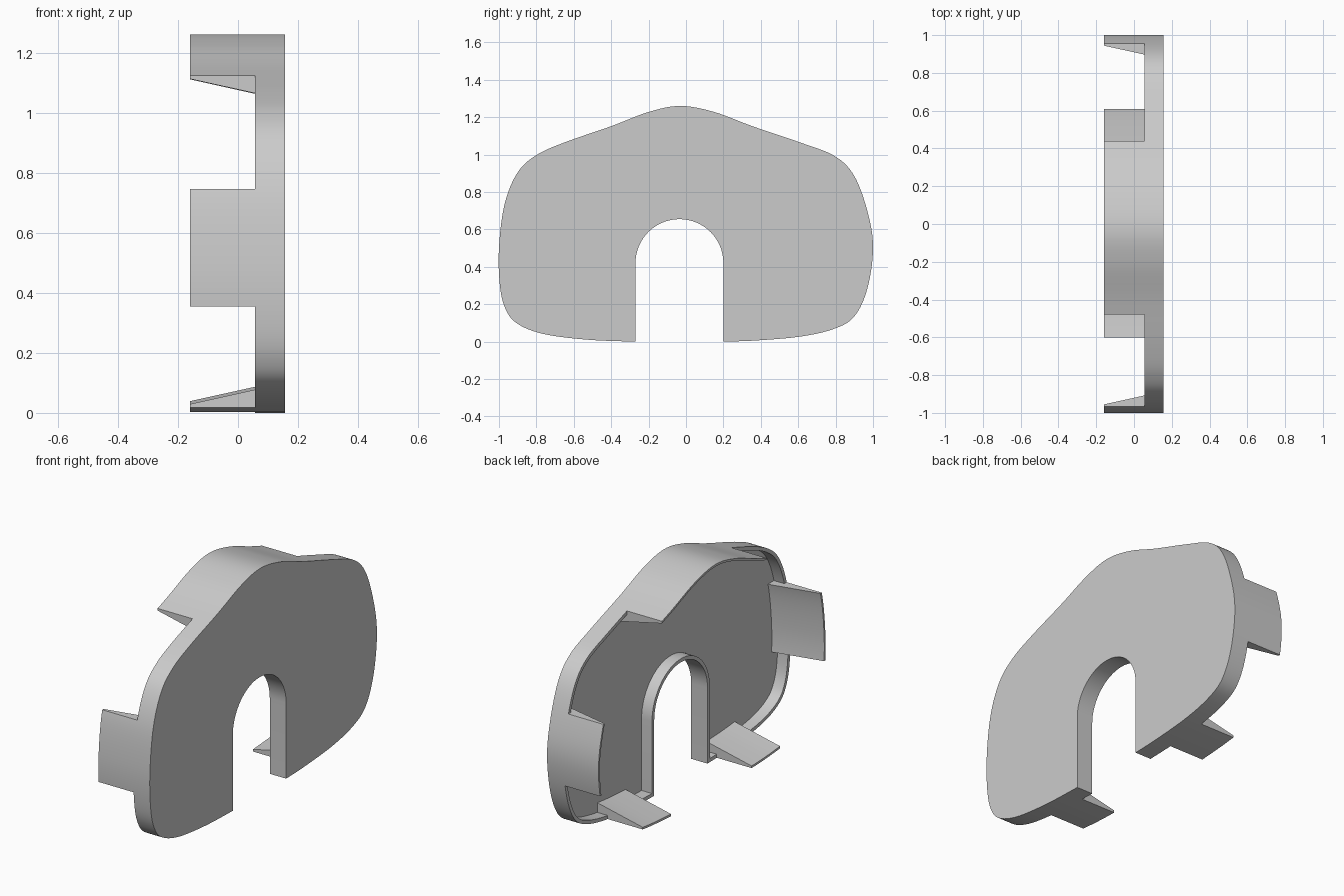
import bpy, bmesh, math
from mathutils import Vector

cube = bpy.data.objects.get("Cube")
if cube:
    bpy.data.objects.remove(cube)

FACE, RIM, FLOOR, TIP = 0.157, 0.056, 0.12, -0.16   # depths along x
WALL = 0.02

gray = bpy.data.materials.new("light gray plastic")
gray.use_nodes = True
gray.diffuse_color = (0.6, 0.6, 0.6, 1)
gray.node_tree.nodes["Principled BSDF"].inputs["Base Color"].default_value = (0.6, 0.6, 0.6, 1)

# Outer edge of the cover as (y, z), counterclockwise from one leg to the other
KEYS = [(.2, 0), (.37, .006), (.61, .027), (.79, .068), (.9, .135), (.97, .285), (1, .5),
        (.972, .69), (.9, .885), (.795, .992), (.61, 1.065), (.36, 1.15), (.15, 1.228),
        (-.03, 1.26), (-.2, 1.228), (-.4, 1.152), (-.65, 1.065), (-.8, .997), (-.9, .905),
        (-.97, .735), (-1, .5), (-.995, .3), (-.965, .175), (-.9, .095), (-.757, .04),
        (-.52, .01), (-.27, 0)]


def smooth_curve(keys, steps=8):
    """Catmull-Rom curve through the key points."""
    p = [Vector(k) for k in [keys[0], *keys, keys[-1]]]
    out = []
    for a, b, c, d in zip(p, p[1:], p[2:], p[3:]):
        for i in range(steps):
            t = i / steps
            out.append(0.5 * (2 * b + (c - a) * t + (2 * a - 5 * b + 4 * c - d) * t * t
                              + (3 * b - a - 3 * c + d) * t ** 3))
    return out + [p[-1]]


def inset(loop, width):
    """Mitred inward offset of a closed counterclockwise loop."""
    out = []
    for i, p in enumerate(loop):
        d1 = (p - loop[i - 1]).normalized()
        d2 = (loop[(i + 1) % len(loop)] - p).normalized()
        n1, n2 = Vector((-d1.y, d1.x)), Vector((-d2.y, d2.x))
        out.append(p + (n1 + n2) * width / (1 + n1.dot(n2)))
    return out


def clip(points, axis, lo, hi):
    """Part of an open curve between two coordinates on one axis."""
    out = []
    for a, b in zip(points, points[1:]):
        if lo <= a[axis] <= hi:
            out.append(a)
        cuts = [(v - a[axis]) / (b[axis] - a[axis]) for v in (lo, hi)
                if (a[axis] - v) * (b[axis] - v) < 0]
        out += [a.lerp(b, t) for t in sorted(cuts)]
    return out


def finish(name, bm):
    bmesh.ops.recalc_face_normals(bm, faces=bm.faces)
    mesh = bpy.data.meshes.new(name)
    bm.to_mesh(mesh)
    bm.free()
    mesh.materials.append(gray)
    ob = bpy.data.objects.new(name, mesh)
    bpy.context.collection.objects.link(ob)
    bpy.ops.object.select_all(action='DESELECT')
    ob.select_set(True)
    bpy.context.view_layer.objects.active = ob
    bpy.ops.object.shade_smooth_by_angle(angle=math.radians(30))


def bridge(bm, r1, r2, closed=True):
    n = len(r1)
    for i in range(n if closed else n - 1):
        j = (i + 1) % n
        bm.faces.new((r1[i], r1[j], r2[j], r2[i]))


# Cover: flat face with a thin rim around a shallow recess and an arched opening
edge = smooth_curve(KEYS)
RADIUS, MID, SPRING = 0.235, -0.035, 0.42
arch = [Vector((MID - RADIUS * math.cos(math.pi * i / 32),
                SPRING + RADIUS * math.sin(math.pi * i / 32))) for i in range(33)]
outline = edge + arch
inner = inset(outline, WALL)

bm = bmesh.new()
rings = [[bm.verts.new((x, *p)) for p in loop]
         for x, loop in ((FACE, outline), (RIM, outline), (RIM, inner), (FLOOR, inner))]
for r1, r2 in zip(rings, rings[1:]):
    bridge(bm, r1, r2)
bm.faces.new(rings[0])
bm.faces.new(rings[-1])
finish("cover_shell", bm)


def tab(name, points, inward):
    """Wedge-shaped clip that follows the edge and thins toward its tip."""
    section = [(TIP, 0), (RIM, 0), (RIM, WALL / 2), (FLOOR, WALL / 2),
               (FLOOR, 0.074), (TIP, 0.012)]
    bm = bmesh.new()
    rows = [[bm.verts.new((x, *(p + Vector(inward) * d))) for p in points]
            for x, d in section]
    for r1, r2 in zip(rows, rows[1:] + rows[:1]):
        bridge(bm, r1, r2, closed=False)
    for end in (0, -1):
        bm.faces.new([r[end] for r in rows])
    finish(name, bm)


# Clips around the edge
top = [p for p in edge if p.y > 0.8]
tab("top_tab", clip(top, 0, -0.48, 0.44), (0, -1))
for side, s, lo, hi in (("back", 1, 0.36, 0.61), ("front", -1, -0.6, -0.35)):
    flank = [p for p in edge if p.x * s > 0.8]
    foot = [p for p in edge if p.x * s > 0 and p.y < 0.2]
    tab(side + "_side_tab", clip(flank, 1, 0.355, 0.745), (-s, 0))
    tab(side + "_bottom_tab", clip(foot, 0, lo, hi), (0, 1))
